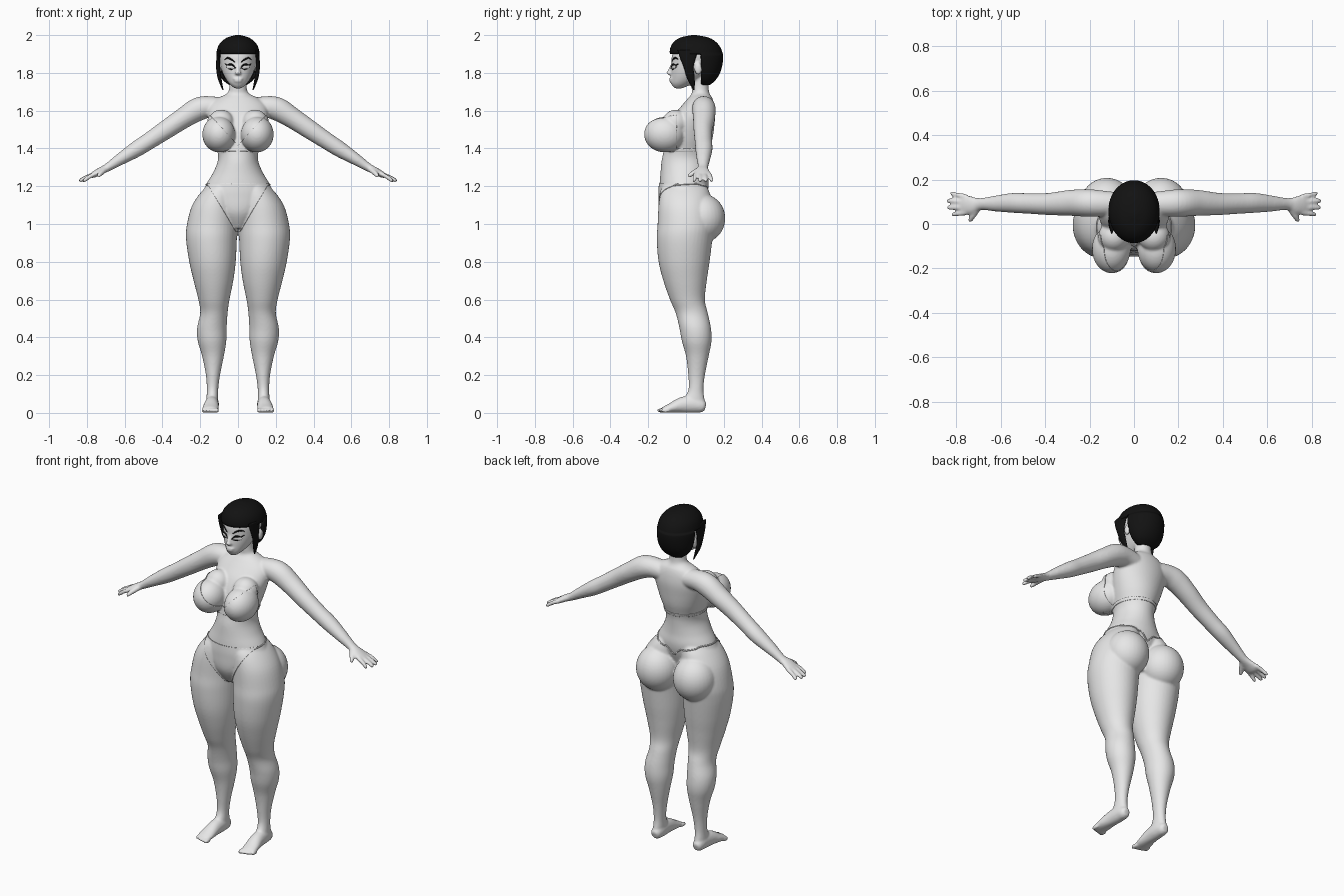
import bpy, bmesh, math
from mathutils import Vector, Matrix
from mathutils.bvhtree import BVHTree

if "Cube" in bpy.data.objects:
    bpy.data.objects.remove(bpy.data.objects["Cube"])


def material(name, rgb):
    m = bpy.data.materials.new(name)
    m.use_nodes = True
    m.diffuse_color = (*rgb, 1)
    m.node_tree.nodes["Principled BSDF"].inputs["Base Color"].default_value = (*rgb, 1)
    return m


SKIN = material("pale_grey", (0.8, 0.8, 0.8))
BLACK = material("black", (0.006, 0.006, 0.006))
WHITE = material("eye_white", (0.9, 0.9, 0.9))


def smooth_path(points, steps=5):
    """Catmull-Rom interpolation of equal-length tuples."""
    pts = [Vector(p) for p in points]
    out = []
    for i in range(len(pts) - 1):
        a, b, c, d = pts[max(i - 1, 0)], pts[i], pts[i + 1], pts[min(i + 2, len(pts) - 1)]
        for k in range(steps):
            t = k / steps
            out.append(b + (c - a) * t / 2 + (a * 2 - b * 5 + c * 4 - d) * t * t / 2
                       + (b * 3 - a - c * 3 + d) * t ** 3 / 2)
    return out + [pts[-1]]


def loft(bm, rows, side, tangent=None, sx=1, n=28):
    """Skin ellipses (x, y, z, radius along side, other radius)."""
    rows = smooth_path(rows)
    rings = []
    for i, r in enumerate(rows):
        t = Vector(tangent) if tangent else (
            Vector(rows[min(i + 1, len(rows) - 1)][:3]) - Vector(rows[max(i - 1, 0)][:3])).normalized()
        u = Vector(side)
        u = (u - t * u.dot(t)).normalized()
        v = t.cross(u)
        ring = []
        for k in range(n):
            a = math.tau * k / n
            p = Vector(r[:3]) + u * max(r[3], .001) * math.cos(a) + v * max(r[4], .001) * math.sin(a)
            ring.append(bm.verts.new((p.x * sx, p.y, p.z)))
        rings.append(ring)
    for a, b in zip(rings, rings[1:]):
        for k in range(n):
            bm.faces.new((a[k], a[(k + 1) % n], b[(k + 1) % n], b[k]))
    bm.faces.new(rings[0])
    bm.faces.new(rings[-1])


def ball(bm, centre, radii, sx=1):
    m = Matrix.Translation((centre[0] * sx, centre[1], centre[2])) @ Matrix.Diagonal((*radii, 1))
    bmesh.ops.create_uvsphere(bm, u_segments=32, v_segments=20, radius=1, matrix=m)


def upright(sections):
    """(z, half width, front, back) to loft rows."""
    return [(0, (f + b) / 2, z, w, (b - f) / 2) for z, w, f, b in sections]


def add_object(name, bm, mat):
    bmesh.ops.recalc_face_normals(bm, faces=bm.faces)
    me = bpy.data.meshes.new(name)
    bm.to_mesh(me)
    bm.free()
    me.materials.append(mat)
    for p in me.polygons:
        p.use_smooth = True
    ob = bpy.data.objects.new(name, me)
    bpy.context.collection.objects.link(ob)
    return ob


X, Y, Z = (1, 0, 0), (0, 1, 0), (0, 0, 1)
bm = bmesh.new()

# Torso, neck and head
loft(bm, upright([
    (.98, .05, -.09, .08), (1.06, .13, -.135, .08), (1.15, .185, -.142, .11), (1.21, .168, -.14, .12),
    (1.27, .133, -.135, .115), (1.33, .108, -.13, .115), (1.38, .108, -.12, .12), (1.45, .13, -.11, .14),
    (1.52, .15, -.09, .15), (1.58, .16, -.06, .155), (1.63, .15, -.02, .15), (1.665, .11, .01, .14),
    (1.69, .06, .03, .125), (1.72, .046, .03, .12), (1.79, .045, .03, .12)]), X, Z, n=48)
loft(bm, upright([
    (1.718, .018, -.06, -.02), (1.74, .044, -.078, .03), (1.77, .066, -.08, .08), (1.81, .085, -.08, .13),
    (1.85, .095, -.078, .16), (1.9, .1, -.072, .17), (1.95, .085, -.04, .15), (1.98, .04, .02, .1)]), X, Z, n=40)
loft(bm, [(0, -.072, 1.845, .008, .008), (0, -.084, 1.815, .011, .012),
          (0, -.09, 1.797, .016, .014), (0, -.078, 1.787, .01, .008)], X, Z)
ball(bm, (0, -.077, 1.769), (.028, .013, .007))
ball(bm, (0, -.076, 1.757), (.024, .014, .008))

# Paired body parts
for s in (1, -1):
    leg = [(1.23, .12, 0, -.1, .09), (1.18, .185, 0, -.13, .12), (1.1, .242, 0, -.145, .14),
           (1, .27, .002, -.15, .15), (.92, .275, .006, -.155, .14), (.8, .258, .012, -.145, .125),
           (.7, .235, .025, -.12, .11), (.6, .21, .045, -.085, .1), (.53, .2, .055, -.055, .115),
           (.45, .216, .06, -.035, .132), (.38, .213, .062, -.022, .135), (.3, .19, .075, 0, .12),
           (.2, .17, .095, .012, .1), (.12, .165, .105, .012, .092), (.06, .168, .105, -.02, .1),
           (.015, .165, .108, -.03, .098)]
    loft(bm, [((o + i) / 2, (f + b) / 2, z, (o - i) / 2, (b - f) / 2) for z, o, i, f, b in leg], X, Z, s, 40)
    ball(bm, (.122, .088, 1.03), (.12, .12, .128), s)
    ball(bm, (.1, -.112, 1.475), (.085, .106, .092), s)
    ball(bm, (.09, -.055, 1.535), (.07, .07, .07), s)
    ball(bm, (.102, .065, 1.822), (.012, .021, .033), s)
    # Foot and toes
    loft(bm, [(.137, .103, .03, .018, .02), (.137, .085, .035, .03, .034), (.137, .04, .045, .036, .045),
              (.14, -.02, .042, .038, .042), (.145, -.08, .026, .043, .026),
              (.147, -.118, .017, .042, .016)], X, None, s)
    for i in range(5):
        ball(bm, (.113 + .0175 * i, -.128 + .005 * i, .013), (.0125 - .001 * i, .026, .013), s)
    # Arm and palm
    loft(bm, [(.05, .09, 1.61, .05, .05), (.14, .092, 1.62, .058, .056), (.21, .095, 1.608, .062, .062),
              (.29, .095, 1.56, .058, .055), (.38, .09, 1.5, .05, .05), (.47, .092, 1.44, .046, .045),
              (.54, .095, 1.395, .045, .042), (.62, .092, 1.345, .036, .032), (.69, .09, 1.3, .027, .022),
              (.73, .085, 1.28, .04, .019), (.76, .087, 1.263, .044, .017),
              (.778, .088, 1.255, .038, .013)], Y, None, s)
    # Fingers and thumb
    for i, reach in enumerate((.825, .842, .84, .82)):
        y = .123 - .024 * i
        tip = .136 - .031 * i
        loft(bm, [(.755, y, 1.266, .012, .012), ((.755 + reach) / 2, (y + tip) / 2, 1.25, .0115, .0115),
                  (reach - .006, tip, 1.23, .01, .01), (reach, tip, 1.226, .005, .005)], Y, None, s, 12)
    loft(bm, [(.7, .075, 1.29, .015, .015), (.722, .042, 1.272, .014, .014),
              (.737, .018, 1.256, .011, .011), (.742, .01, 1.25, .005, .005)], Z, None, s, 12)

# Fuse the parts into one continuous skin
body = add_object("body", bm, SKIN)
remesh = body.modifiers.new("fuse", "REMESH")
remesh.mode = "VOXEL"
remesh.voxel_size = .0065
relax = body.modifiers.new("relax", "SMOOTH")
relax.factor = .5
relax.iterations = 5
fused = bpy.data.meshes.new_from_object(body.evaluated_get(bpy.context.evaluated_depsgraph_get()))
body.modifiers.clear()
body.data = fused
fused.materials.clear()
fused.materials.append(SKIN)
for p in fused.polygons:
    p.use_smooth = True
    p.material_index = 0
tree = BVHTree.FromPolygons([v.co for v in fused.vertices], [p.vertices for p in fused.polygons])


def cord(name, points, radius, mat, sx=1, taper=False):
    """Thin round line lying on the skin."""
    cu = bpy.data.curves.new(name, "CURVE")
    cu.dimensions = "3D"
    cu.bevel_depth = radius
    cu.bevel_resolution = 1
    cu.use_fill_caps = True
    path = smooth_path(points, 6)
    sp = cu.splines.new("POLY")
    sp.points.add(len(path) - 1)
    for i, p in enumerate(path):
        hit = tree.find_nearest(Vector((p.x * sx, p.y, p.z)))[0]
        sp.points[i].co = (*hit, 1)
        sp.points[i].radius = .35 + .65 * math.sin(math.pi * i / (len(path) - 1)) if taper else 1
    cu.materials.append(mat)
    bpy.context.collection.objects.link(bpy.data.objects.new(name, cu))


def garment(name, cuts, keep):
    """Thin cloth cut from the skin surface."""
    g = bmesh.new()
    g.from_mesh(fused)
    for co, no in cuts:
        bmesh.ops.bisect_plane(g, geom=g.verts[:] + g.edges[:] + g.faces[:], plane_co=co, plane_no=no)
    drop = [f for f in g.faces if not keep(f.calc_center_median())]
    bmesh.ops.delete(g, geom=drop, context="FACES")
    g.normal_update()
    for v in g.verts:
        v.co += v.normal * .001
    ob = add_object(name, g, SKIN)
    mod = ob.modifiers.new("cloth", "SOLIDIFY")
    mod.thickness = .003
    mod.offset = 1


# Swimwear
garment("bikini_top",
        [((0, 0, 1.385), Z), ((0, 0, 1.4), Z), ((0, -.05, 0), Y)]
        + [((s * .015, 0, 1.43), (-s * .115, 0, .105)) for s in (1, -1)],
        lambda c: abs(c.x) < .25 and c.z > 1.385 and (
            c.z < 1.4 or (c.y < -.05 and (c.z - 1.43) * .105 < (abs(c.x) - .015) * .115 and c.z < 1.6)))
garment("bikini_bottom",
        [((0, 0, 1.213), Z), ((0, 0, .96), Z), ((0, 0, 0), Y)]
        + [((s * .025, 0, .98), (s, 0, -.587)) for s in (1, -1)],
        lambda c: .96 < c.z < 1.213 and c.y < 0 and abs(c.x) < .025 + .587 * (c.z - .98))
for s, label in ((1, "left"), (-1, "right")):
    cord(label + "_hip_strap", [(.15, -.09, 1.205), (.17, -.03, 1.21), (.17, .04, 1.218), (.12, .12, 1.218),
                                (.05, .14, 1.185), (.003, .13, 1.14)], .004, SKIN, s)
    # Eyes, lashes and brows
    eye = bmesh.new()
    hit = tree.ray_cast(Vector((s * .045, -1, 1.832)), Vector(Y))[0]
    ball(eye, (0, 0, 0), (.022, .004, .011))
    bmesh.ops.rotate(eye, verts=eye.verts, matrix=Matrix.Rotation(s * .45, 3, "Z"))
    bmesh.ops.translate(eye, verts=eye.verts, vec=hit)
    add_object(label + "_eye", eye, WHITE)
    cord(label + "_upper_lash", [(.02, -.09, 1.828), (.034, -.09, 1.842), (.052, -.08, 1.845),
                                 (.07, -.07, 1.84), (.085, -.05, 1.848)], .0055, BLACK, s, True)
    cord(label + "_lower_lash", [(.022, -.09, 1.826), (.042, -.09, 1.819), (.06, -.08, 1.822),
                                 (.075, -.06, 1.832)], .003, BLACK, s, True)
    cord(label + "_brow", [(.02, -.09, 1.858), (.045, -.09, 1.872), (.068, -.07, 1.88),
                           (.086, -.05, 1.87)], .005, BLACK, s, True)

# Hair cap with an open face
bm = bmesh.new()
loft(bm, upright([
    (1.735, .045, .075, .125), (1.76, .078, .04, .155), (1.8, .1, 0, .18), (1.85, .112, -.05, .194),
    (1.9, .115, -.085, .195), (1.95, .1, -.075, .172), (1.985, .062, -.035, .125), (2, .012, .03, .055)]), X, Z, n=48)
bmesh.ops.recalc_face_normals(bm, faces=bm.faces)
for co, no in (((0, 0, 1.9), Z), ((0, .08, 0), Y)):
    bmesh.ops.bisect_plane(bm, geom=bm.verts[:] + bm.edges[:] + bm.faces[:], plane_co=co, plane_no=no)
gone = [f for f in bm.faces if f.calc_center_median().z < 1.9 and f.calc_center_median().y < .08]
bmesh.ops.delete(bm, geom=gone, context="FACES")
hair = add_object("hair", bm, BLACK)
mod = hair.modifiers.new("depth", "SOLIDIFY")
mod.thickness = .014

# Side locks
for s, label in ((1, "left"), (-1, "right")):
    bm = bmesh.new()
    loft(bm, [(.1, .01, 1.92, .01, .055), (.104, .01, 1.88, .01, .042), (.105, .014, 1.83, .011, .026),
              (.097, .026, 1.77, .01, .02), (.08, .042, 1.71, .003, .004)], X, Z, s, 16)
    add_object(label + "_side_lock", bm, BLACK)
